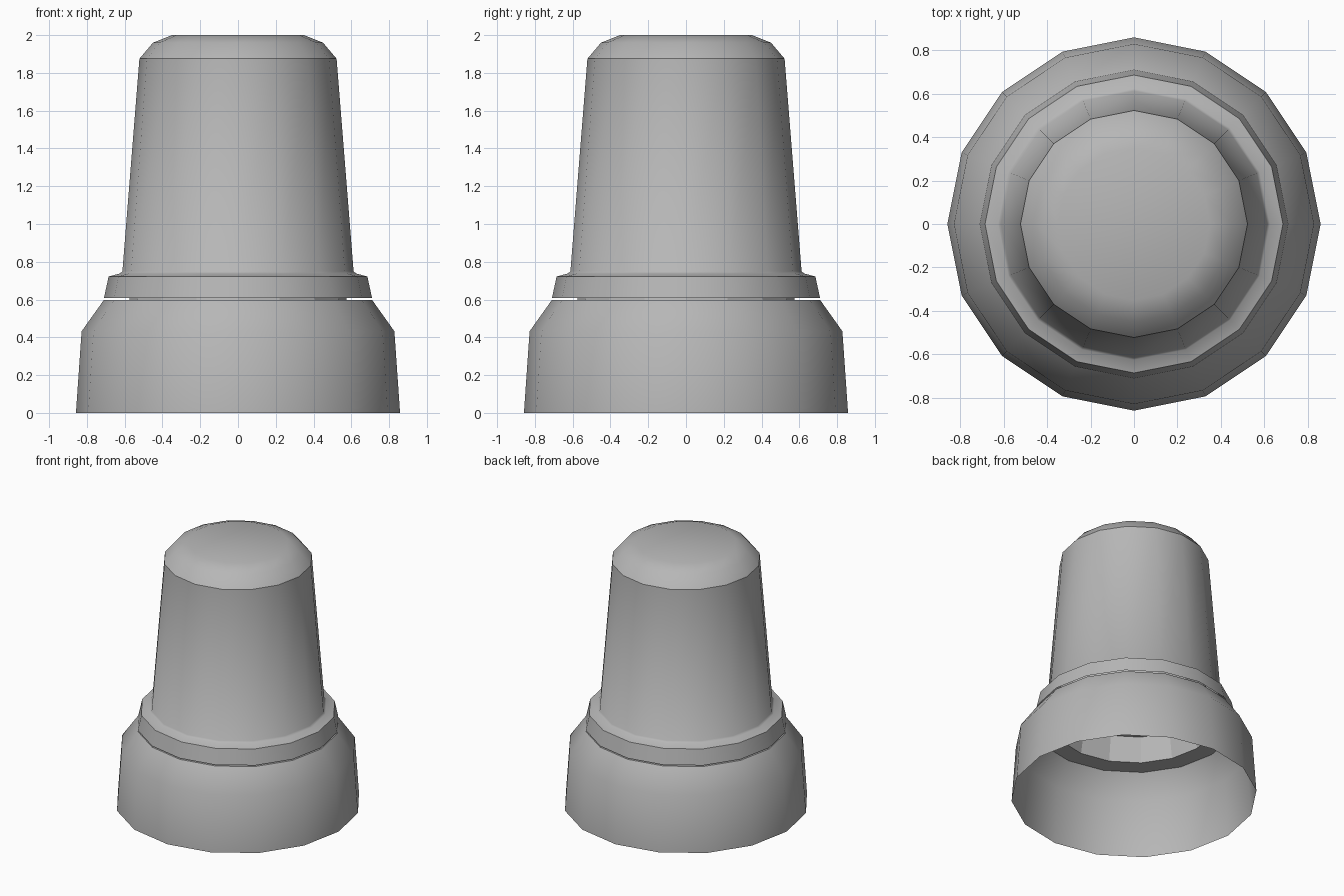
import bpy, bmesh, math

if "Cube" in bpy.data.objects:
    bpy.data.objects.remove(bpy.data.objects["Cube"])

SIDES = 16

grey = bpy.data.materials.new("mid_grey")
grey.diffuse_color = (0.47, 0.47, 0.47, 1)
grey.use_nodes = True
grey.node_tree.nodes["Principled BSDF"].inputs["Base Color"].default_value = grey.diffuse_color


def lathe(name, profile, sharp=(), cap_end=False, smooth=True):
    """Revolve (radius, z) points about z; rings listed in sharp keep a hard edge."""
    bm = bmesh.new()
    rings = []
    for r, z in profile:
        ring = []
        for i in range(SIDES):
            a = 2 * math.pi * i / SIDES
            ring.append(bm.verts.new((r * math.cos(a), r * math.sin(a), z)))
        rings.append(ring)
    for low, high in zip(rings, rings[1:]):
        for i in range(SIDES):
            j = (i + 1) % SIDES
            bm.faces.new((low[i], low[j], high[j], high[i]))
    if cap_end:
        bm.faces.new(rings[-1])
    for face in bm.faces:
        face.smooth = smooth
    for k in sharp:
        for i in range(SIDES):
            bm.edges.get((rings[k][i], rings[k][(i + 1) % SIDES])).smooth = False
    mesh = bpy.data.meshes.new(name)
    bm.to_mesh(mesh)
    bm.free()
    mesh.materials.append(grey)
    obj = bpy.data.objects.new(name, mesh)
    bpy.context.collection.objects.link(obj)
    return obj


# Open-bottomed base with sloped shoulder and flat inner ledge
lathe("base_shell", [(0.858, 0), (0.828, 0.432), (0.71, 0.598), (0.575, 0.598)],
      sharp=[2])

# Faceted neck rising inside the cap
lathe("inner_neck", [(0.575, 0.598), (0.54, 0.785)], cap_end=True, smooth=False)

# Cap with flared collar, tapered wall and rounded top
lathe("cap", [(0.71, 0.607), (0.685, 0.722), (0.625, 0.738), (0.612, 0.75),
              (0.522, 1.875), (0.45, 1.96), (0.35, 2.0)],
      sharp=[1, 4], cap_end=True)
